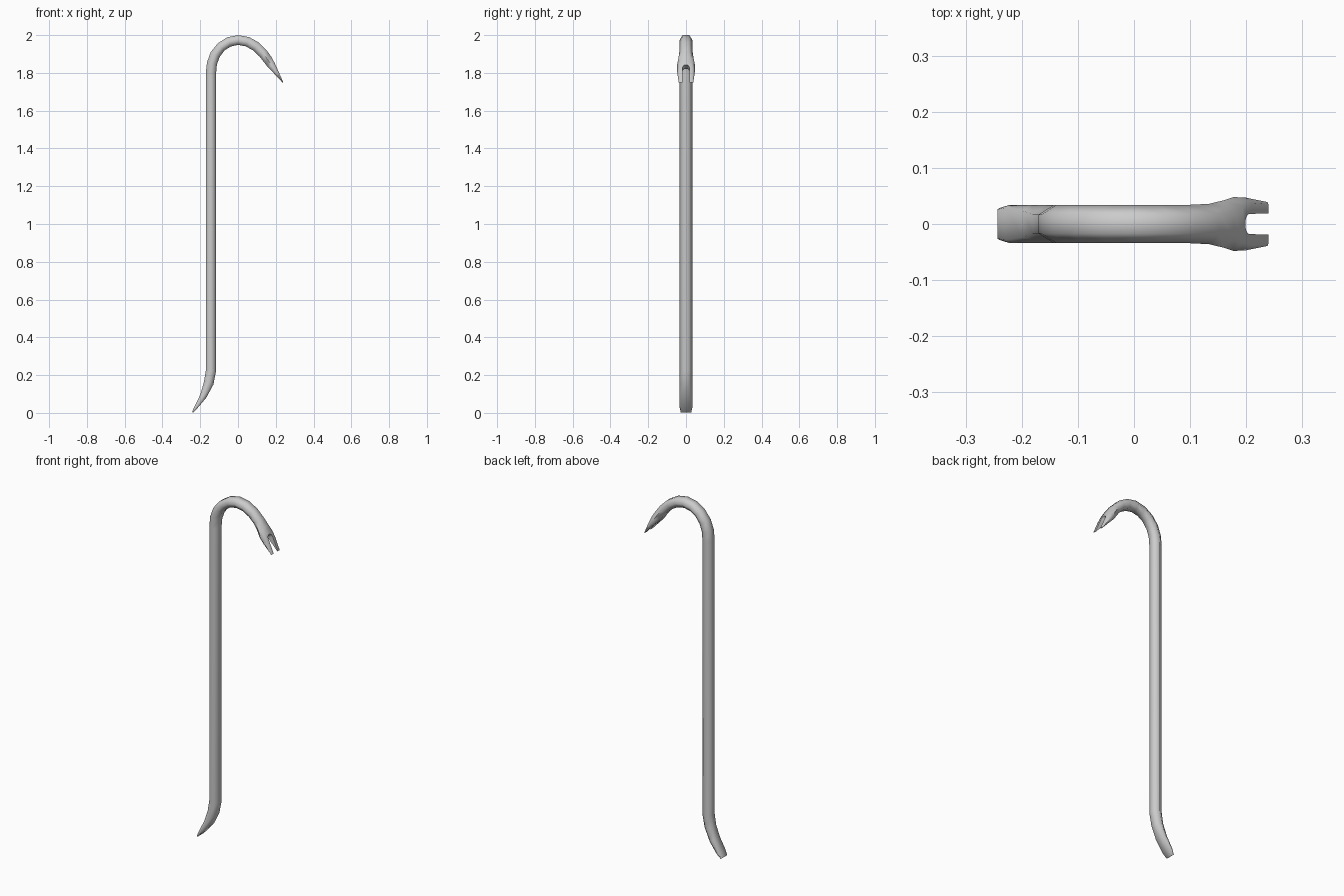
import bpy, bmesh, math
from mathutils import Vector

if "Cube" in bpy.data.objects:
    bpy.data.objects.remove(bpy.data.objects["Cube"])

# stations along the bar: x, z, half thickness, half width (y), flat fraction of width
stations = [
    (-0.241, 0.003, 0.003, 0.028, 0.92),
    (-0.222, 0.030, 0.009, 0.034, 0.85),
    (-0.183, 0.090, 0.018, 0.034, 0.70),
    (-0.155, 0.158, 0.026, 0.034, 0.50),
    (-0.143, 0.225, 0.027, 0.034, 0.50),
    (-0.143, 1.800, 0.027, 0.034, 0.50),
    (-0.138, 1.850, 0.027, 0.034, 0.50),
    (-0.121, 1.897, 0.027, 0.034, 0.50),
    (-0.090, 1.937, 0.026, 0.034, 0.50),
    (-0.048, 1.964, 0.026, 0.034, 0.50),
    (0.000, 1.974, 0.026, 0.034, 0.50),
    (0.050, 1.965, 0.026, 0.034, 0.50),
    (0.095, 1.940, 0.026, 0.034, 0.50),
    (0.134, 1.902, 0.025, 0.036, 0.50),
    (0.159, 1.868, 0.024, 0.042, 0.55),
    (0.177, 1.840, 0.021, 0.048, 0.68),
    (0.199, 1.808, 0.014, 0.047, 0.80),
    (0.238, 1.749, 0.002, 0.039, 0.90),
]


def finish(bm, name):
    bmesh.ops.recalc_face_normals(bm, faces=bm.faces)
    me = bpy.data.meshes.new(name)
    bm.to_mesh(me)
    bm.free()
    ob = bpy.data.objects.new(name, me)
    bpy.context.collection.objects.link(ob)
    return ob


# six-sided bar lofted through the stations
bm = bmesh.new()
pts = [Vector((s[0], 0, s[1])) for s in stations]
rings = []
for i, (x, z, t, w, f) in enumerate(stations):
    a = (pts[i] - pts[i - 1]).normalized() if i else Vector()
    b = (pts[i + 1] - pts[i]).normalized() if i < len(pts) - 1 else Vector()
    d = (a + b).normalized()
    n = Vector((-d.z, 0, d.x))
    section = [(0, 1), (1, f), (1, -f), (0, -1), (-1, -f), (-1, f)]
    rings.append([bm.verts.new(pts[i] + n * (t * u) + Vector((0, w * v, 0)))
                  for u, v in section])
for r0, r1 in zip(rings, rings[1:]):
    for k in range(6):
        j = (k + 1) % 6
        bm.faces.new((r0[k], r0[j], r1[j], r1[k]))
bm.faces.new(rings[0])
bm.faces.new(rings[-1])
bar = finish(bm, "crowbar")

# round-ended slot cutter for the nail claw
along = Vector((0.55, 0, -0.835)).normalized()
normal = Vector((0.835, 0, 0.55)).normalized()
start = Vector((0.186, 0, 1.828)) + along * 0.012
profile = [(0.2, -0.02)]
for k in range(9):
    a = math.pi * k / 8
    profile.append((-0.018 * math.sin(a), -0.018 * math.cos(a)))
profile.append((0.2, 0.02))
bm = bmesh.new()
low, high = [[bm.verts.new(start + along * u + Vector((0, v, 0)) + normal * h)
              for u, v in profile] for h in (-0.08, 0.1)]
bm.faces.new(low)
bm.faces.new(high)
for k in range(len(profile)):
    j = (k + 1) % len(profile)
    bm.faces.new((low[k], low[j], high[j], high[k]))
cutter = finish(bm, "slot_cutter")
cutter.hide_render = True

# cut the slot, then smooth the bar
mod = bar.modifiers.new("claw_slot", 'BOOLEAN')
mod.operation = 'DIFFERENCE'
mod.solver = 'EXACT'
mod.object = cutter
bpy.context.view_layer.objects.active = bar
bar.select_set(True)
bpy.ops.object.modifier_apply(modifier=mod.name)
bpy.data.objects.remove(cutter)
bpy.ops.object.shade_smooth_by_angle(angle=math.radians(72))
